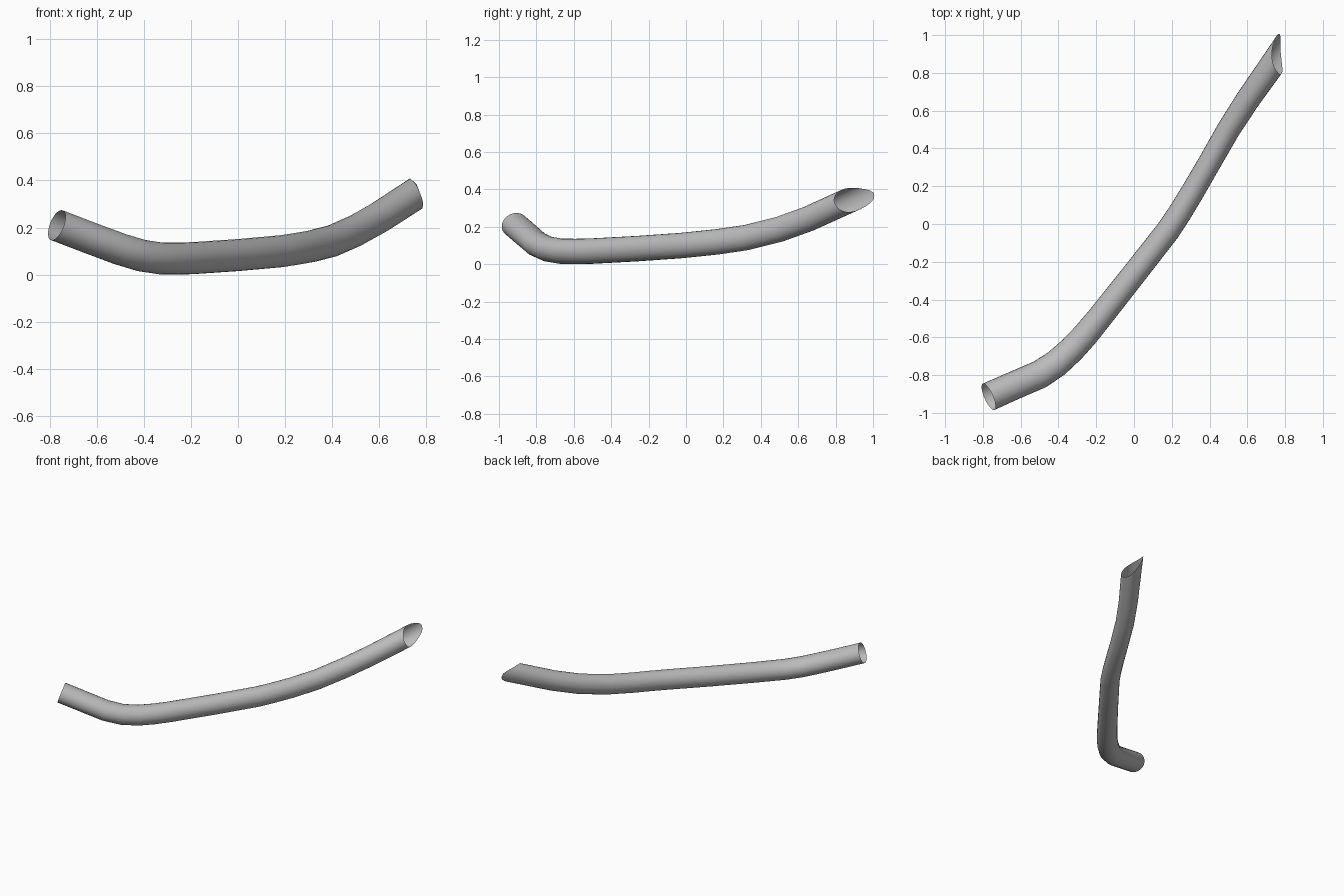
import bpy, bmesh, math
from mathutils import Vector

if "Cube" in bpy.data.objects:
    bpy.data.objects.remove(bpy.data.objects["Cube"])

SIDES = 24

# Centre line of the bent tube: x, y, z, half width
path = [
    (-0.77, -0.915, 0.215, 0.076), (-0.64, -0.857, 0.165, 0.075),
    (-0.50, -0.797, 0.113, 0.075), (-0.41, -0.738, 0.086, 0.073),
    (-0.33, -0.665, 0.074, 0.071), (-0.26, -0.590, 0.073, 0.069),
    (-0.19, -0.505, 0.075, 0.067), (0.00, -0.265, 0.088, 0.065),
    (0.18, -0.035, 0.104, 0.064), (0.24, 0.055, 0.113, 0.063),
    (0.31, 0.170, 0.125, 0.062), (0.40, 0.325, 0.148, 0.061),
    (0.50, 0.500, 0.192, 0.062), (0.60, 0.655, 0.248, 0.064),
    (0.757, 0.880, 0.350, 0.068),
]
HALF_HEIGHT = 0.068


def mitre(p, tangent):
    """Slide a point along the tube onto the shallow saddle-shaped end cut."""
    for _ in range(20):
        dip = 0.02 * max(0.0, 1 - ((p.y - 0.9) / 0.1) ** 2)
        target = 0.768 - 0.38 * (p.z - 0.365) - dip
        p = p + tangent * (target - p.x)
    return p


# Open-ended thin tube swept along the centre line
points = [Vector(p[:3]) for p in path]
bm = bmesh.new()
rings = []
for i, p in enumerate(points):
    before = (p - points[i - 1]).normalized() if i else Vector()
    after = (points[i + 1] - p).normalized() if i + 1 < len(points) else Vector()
    tangent = (before + after).normalized()
    side = tangent.cross(Vector((0, 0, 1))).normalized()
    up = side.cross(tangent)
    ring = []
    for k in range(SIDES):
        a = 2 * math.pi * k / SIDES
        v = p + side * math.cos(a) * path[i][3] + up * math.sin(a) * HALF_HEIGHT
        if i == len(points) - 1:
            v = mitre(v, tangent)
        ring.append(bm.verts.new(v))
    rings.append(ring)
for r0, r1 in zip(rings, rings[1:]):
    for k in range(SIDES):
        n = (k + 1) % SIDES
        bm.faces.new((r0[k], r0[n], r1[n], r1[k]))
bmesh.ops.recalc_face_normals(bm, faces=bm.faces)

# Make sure the outside of the wall faces outwards
f = bm.faces[0]
if f.normal.dot(f.calc_center_median() - (points[0] + points[1]) / 2) < 0:
    bmesh.ops.reverse_faces(bm, faces=bm.faces)

# Rest the lowest point on the ground
low = min(v.co.z for v in bm.verts)
bmesh.ops.translate(bm, verts=bm.verts, vec=(0, 0, -low))

mesh = bpy.data.meshes.new("bent_tube")
bm.to_mesh(mesh)
bm.free()
tube = bpy.data.objects.new("bent_tube", mesh)
bpy.context.collection.objects.link(tube)

# Plain grey metal
grey = bpy.data.materials.new("grey_metal")
grey.diffuse_color = (0.5, 0.5, 0.5, 1)
grey.use_nodes = True
grey.node_tree.nodes["Principled BSDF"].inputs["Base Color"].default_value = grey.diffuse_color
mesh.materials.append(grey)

bpy.context.view_layer.objects.active = tube
tube.select_set(True)
bpy.ops.object.shade_smooth_by_angle(angle=math.radians(40))
